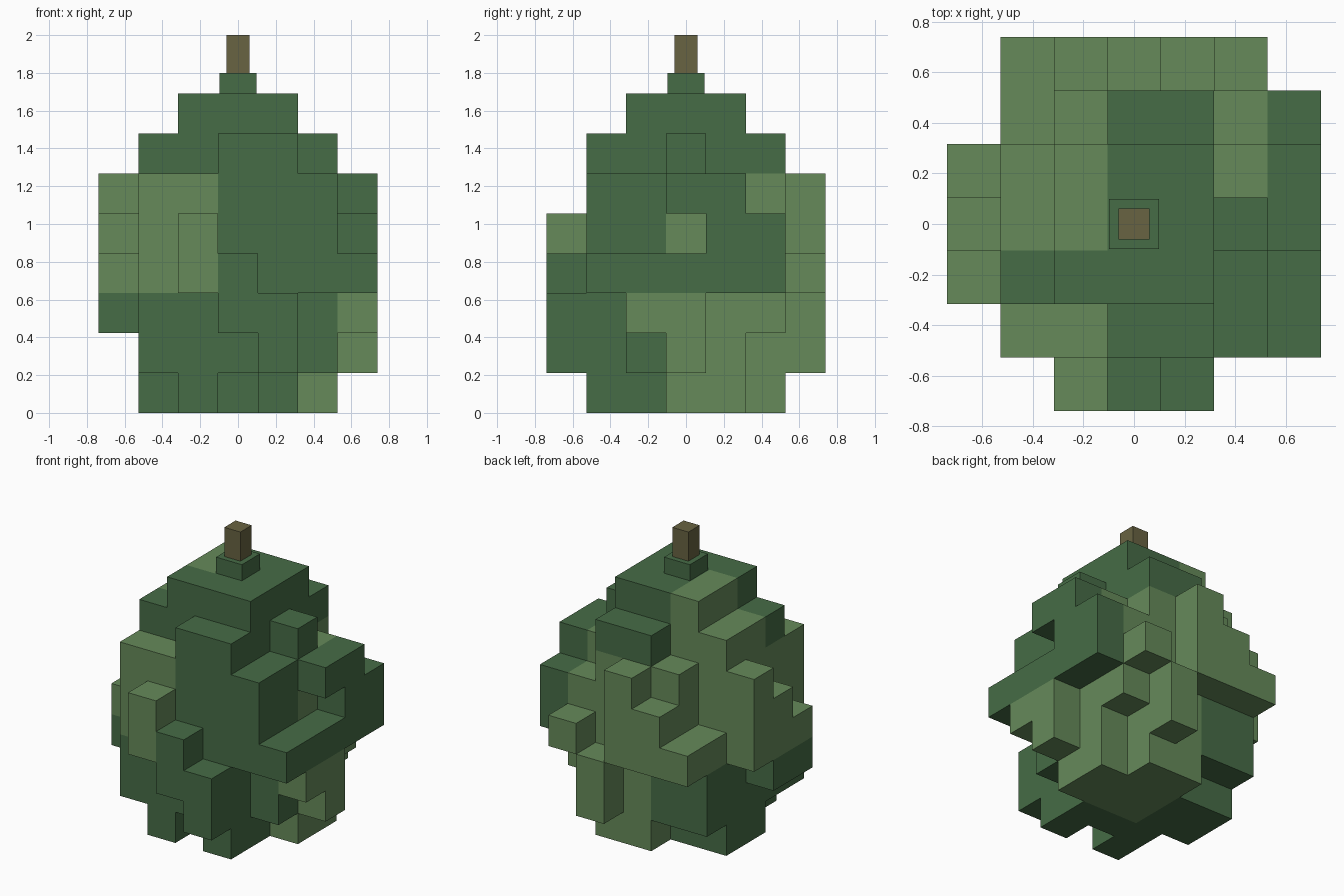
import bpy, bmesh
from mathutils import Vector

if "Cube" in bpy.data.objects:
    bpy.data.objects.remove(bpy.data.objects["Cube"])

U = 0.2112          # size of one foliage cube


def material(name, rgb):
    m = bpy.data.materials.new(name)
    m.diffuse_color = (*rgb, 1)
    m.use_nodes = True
    m.node_tree.nodes["Principled BSDF"].inputs["Base Color"].default_value = m.diffuse_color
    return m


dark = material("dark_green", (0.061, 0.150, 0.061))
light = material("light_green", (0.133, 0.254, 0.102))
wood = material("olive_wood", (0.138, 0.125, 0.054))

# Foliage layers, bottom to top. Each has seven columns from left to right;
# a column gives the first and last filled row from front to back.
LAYERS = [
    "-- 34 14 25 15 34 --",
    "-- 15 15 15 06 24 33",
    "23 15 15 05 06 25 23",
    "24 16 06 06 15 16 15",
    "34 14 06 16 15 15 45",
    "44 14 15 16 15 14 34",
    "-- 24 24 15 15 33 --",
    "-- -- 24 24 24 -- --",
]


def is_light(i, j, k):
    """Patches of paler leaves."""
    if k < 3:                                   # lower back right
        return i == 6 or (i >= 3 and j >= 3)
    if i < 3:                                   # upper left
        return not (k >= 6 and j == 2)
    return j == 6 or (i < 6 and j >= 3 and k < 6)   # upper back


cells = set()
for k, layer in enumerate(LAYERS):
    for i, run in enumerate(layer.split()):
        if run != "--":
            cells.update((i, j, k) for j in range(int(run[0]), int(run[1]) + 1))


def foliage():
    bm = bmesh.new()
    corners = {}

    def vert(p):
        key = tuple(round(c) for c in p)
        if key not in corners:
            corners[key] = bm.verts.new(
                ((key[0] - 3.5) * U, (key[1] - 3.5) * U, key[2] * U))
        return corners[key]

    # One quad on every exposed cube side
    for cell in sorted(cells):
        for axis in range(3):
            for side in (0, 1):
                near = list(cell)
                near[axis] += 2 * side - 1
                if tuple(near) in cells:
                    continue
                base = Vector(cell)
                base[axis] += side
                a, b = Vector(), Vector()
                a[(axis + 1) % 3] = 1
                b[(axis + 2) % 3] = 1
                loop = [base, base + a, base + a + b, base + b]
                if not side:
                    loop.reverse()
                face = bm.faces.new([vert(p) for p in loop])
                face.material_index = int(is_light(*cell))
    mesh = bpy.data.meshes.new("foliage")
    bm.to_mesh(mesh)
    bm.free()
    mesh.materials.append(dark)
    mesh.materials.append(light)
    bpy.context.collection.objects.link(bpy.data.objects.new("foliage", mesh))


def post(name, half, z0, z1, mat):
    bpy.ops.mesh.primitive_cube_add(size=1, location=(0, 0, (z0 + z1) / 2))
    ob = bpy.context.object
    ob.name = name
    ob.scale = (2 * half, 2 * half, z1 - z0)
    ob.data.materials.append(mat)


foliage()
post("cap", 0.098, 8 * U, 1.80, dark)       # leafy collar
post("stem", 0.061, 1.80, 2.0, wood)        # stalk on top
